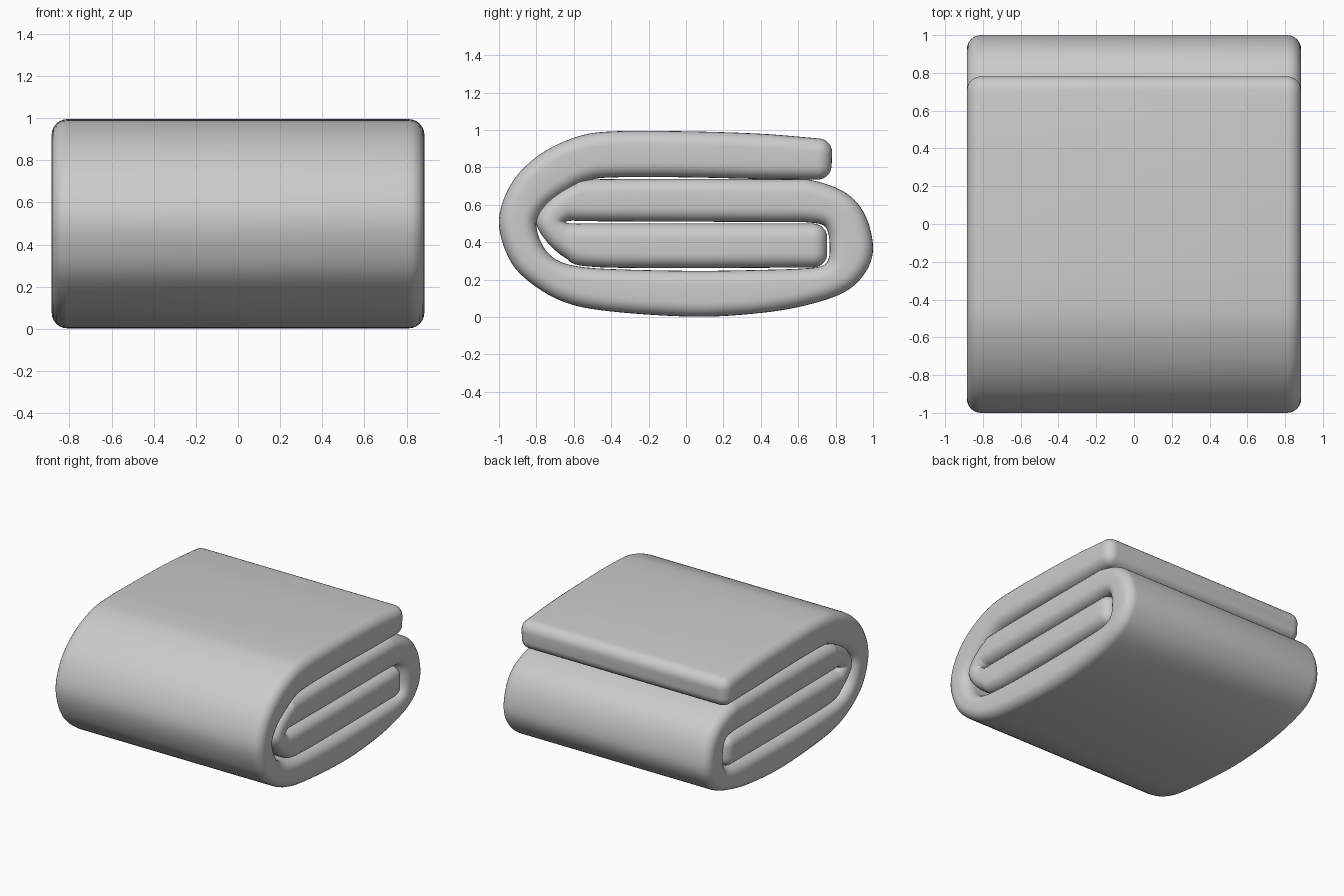
import bpy, bmesh, math
from mathutils import Vector

if "Cube" in bpy.data.objects:
    bpy.data.objects.remove(bpy.data.objects["Cube"])

HALF_WIDTH = 0.885
R = 0.075          # edge rounding of the cloth
STEPS, CORNER = 6, 6

# Spiral fold in the y-z plane: outer side (y, z), inner side (y, z)
FOLD = [
    (.71, .955, .70, .735), (.40, .98, .40, .738), (0, .993, 0, .747),
    (-.38, .993, -.38, .747), (-.58, .965, -.52, .73), (-.78, .87, -.65, .665),
    (-.93, .72, -.75, .59), (-1, .52, -.80, .50), (-.95, .32, -.765, .38),
    (-.84, .19, -.69, .305), (-.65, .08, -.57, .27), (-.40, .03, -.36, .255),
    (.05, .002, .05, .247), (.40, .022, .40, .252), (.65, .065, .63, .26),
    (.85, .135, .73, .275), (.96, .24, .763, .315), (1, .37, .768, .385),
    (.96, .54, .76, .45), (.86, .66, .735, .49), (.68, .73, .66, .505),
    (.50, .737, .50, .508), (-.45, .737, -.45, .512), (-.60, .715, -.60, .515),
    (-.73, .63, -.63, .513), (-.80, .515, -.645, .51), (-.75, .41, -.635, .503),
    (-.65, .32, -.60, .50), (-.52, .27, -.48, .50), (0, .262, 0, .50),
    (.68, .265, .68, .50),
]


def spline(points):
    """Smooth Catmull-Rom curve through the stations."""
    pts = [Vector(p) for p in points]
    pts = [2 * pts[0] - pts[1]] + pts + [2 * pts[-1] - pts[-2]]
    out = []
    for a, b, c, d in zip(pts, pts[1:], pts[2:], pts[3:]):
        for i in range(STEPS):
            t = i / STEPS
            out.append(0.5 * (2 * b + (c - a) * t + (2 * a - 5 * b + 4 * c - d) * t**2
                              + (3 * b - a - 3 * c + d) * t**3))
    return out + [pts[-2]]


def ring(bm, s, shift=Vector((0, 0)), inset=0.0):
    """Rounded-rectangle cross-section of the cloth at one station."""
    outer, inner = Vector(s[:2]), Vector(s[2:])
    mid, n = (outer + inner) / 2 + shift, (outer - inner) / 2
    h = n.length
    n.normalize()
    r = max(min(R, 0.9 * h) - inset, 0.004)
    w, h = HALF_WIDTH - inset, h - inset
    verts = []
    for q, (sx, sv) in enumerate([(1, 1), (-1, 1), (-1, -1), (1, -1)]):
        for k in range(CORNER + 1):
            a = (q + k / CORNER) * math.pi / 2
            p = mid + n * (sv * (h - r) + r * math.sin(a))
            verts.append(bm.verts.new((sx * (w - r) + r * math.cos(a), p.x, p.y)))
    return verts


def end_rings(bm, s, direction):
    """Rounded end of the cloth, from the full section out to the tip."""
    angles = [i / CORNER * math.pi / 2 for i in range(1, CORNER + 1)]
    return [ring(bm, s, direction * R * math.sin(a), R * (1 - math.cos(a))) for a in angles]


stations = spline(FOLD)
bm = bmesh.new()
rings = end_rings(bm, stations[0], Vector((1, -0.05)))[::-1]
rings += [ring(bm, s) for s in stations]
rings += end_rings(bm, stations[-1], Vector((1, 0)))
for a, b in zip(rings, rings[1:]):
    for i in range(len(a)):
        j = (i + 1) % len(a)
        bm.faces.new((a[i], a[j], b[j], b[i]))
bm.faces.new(rings[0])
bm.faces.new(rings[-1][::-1])
bmesh.ops.recalc_face_normals(bm, faces=bm.faces)
for f in bm.faces:
    f.smooth = True

mesh = bpy.data.meshes.new("folded_towel")
bm.to_mesh(mesh)
bm.free()
towel = bpy.data.objects.new("folded_towel", mesh)
bpy.context.collection.objects.link(towel)

# Plain grey cloth
grey = bpy.data.materials.new("grey cloth")
grey.diffuse_color = (0.6, 0.6, 0.6, 1)
grey.use_nodes = True
grey.node_tree.nodes["Principled BSDF"].inputs["Base Color"].default_value = grey.diffuse_color
mesh.materials.append(grey)
